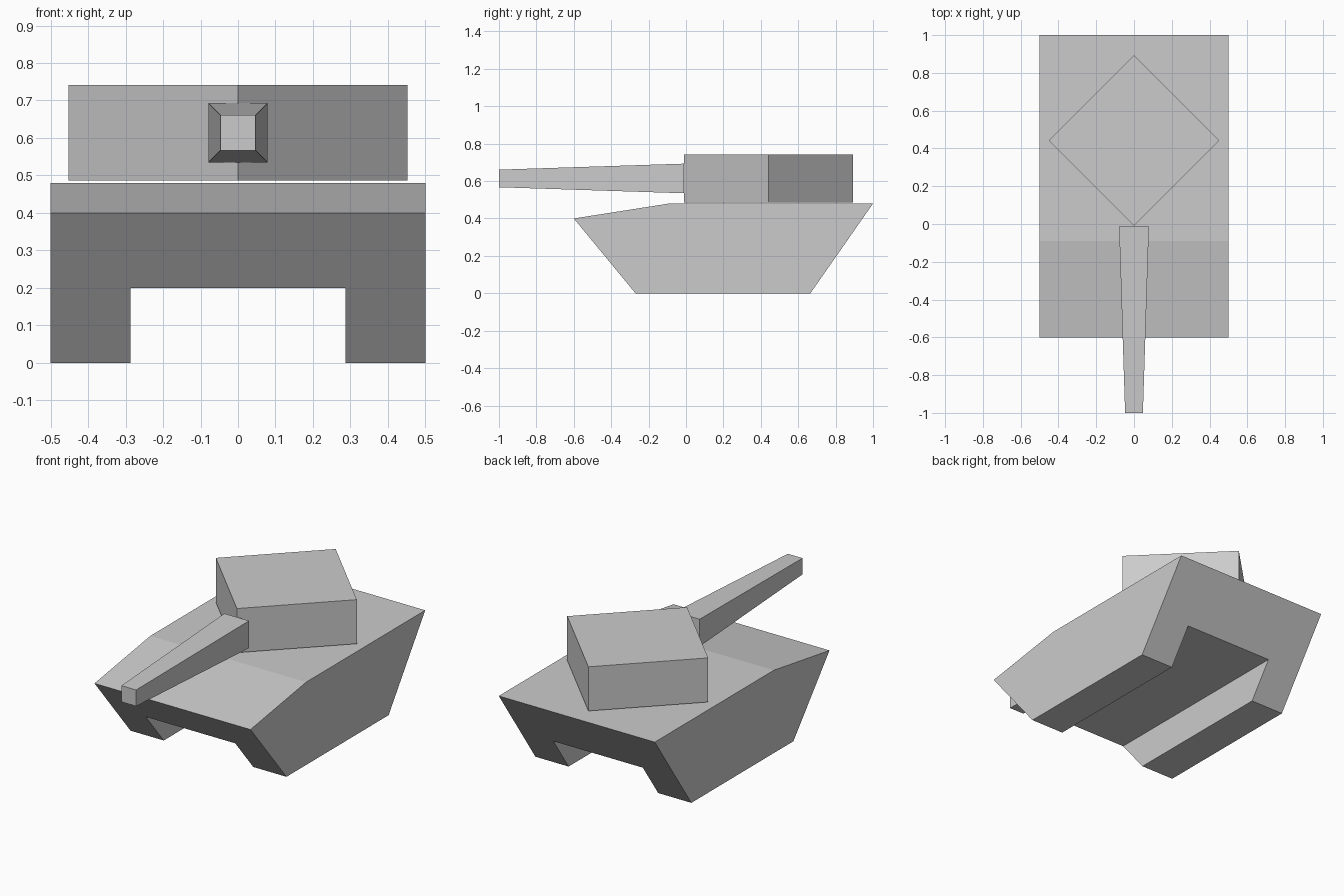
import bpy
import bmesh
from math import radians, sqrt
from mathutils import Matrix

if "Cube" in bpy.data.objects:
    bpy.data.objects.remove(bpy.data.objects["Cube"], do_unlink=True)

# Single grey paint
grey = bpy.data.materials.new("plain_grey")
grey.use_nodes = True
grey.diffuse_color = (0.6, 0.6, 0.6, 1)
grey.node_tree.nodes["Principled BSDF"].inputs["Base Color"].default_value = (0.6, 0.6, 0.6, 1)


def finish(name, bm):
    """Turn a bmesh into a flat-shaded object."""
    bmesh.ops.recalc_face_normals(bm, faces=bm.faces)
    mesh = bpy.data.meshes.new(name)
    bm.to_mesh(mesh)
    bm.free()
    mesh.materials.append(grey)
    obj = bpy.data.objects.new(name, mesh)
    bpy.context.collection.objects.link(obj)
    return obj


def side_prism(name, profile, half_width):
    """Extrude a (y, z) side profile across x."""
    bm = bmesh.new()
    face = bm.faces.new([bm.verts.new((-half_width, y, z)) for y, z in profile])
    new = bmesh.ops.extrude_face_region(bm, geom=[face])["geom"]
    verts = [v for v in new if isinstance(v, bmesh.types.BMVert)]
    bmesh.ops.translate(bm, verts=verts, vec=(2 * half_width, 0, 0))
    return finish(name, bm)


# Hull: wedge-ended body with a sloped front deck
hull = side_prism("hull", [(-0.6, 0.4), (-0.09, 0.48), (1, 0.48), (0.665, 0), (-0.27, 0)], 0.5)

# Channel between the two track sides
cutter = side_prism("channel_cutter", [(-2, -0.2), (2, -0.2), (2, 0.2), (-2, 0.2)], 0.287)
cutter.hide_render = True
cut = hull.modifiers.new("channel", 'BOOLEAN')
cut.operation = 'DIFFERENCE'
cut.solver = 'EXACT'
cut.object = cutter
bpy.context.view_layer.objects.active = hull
bpy.ops.object.modifier_apply(modifier=cut.name)
bpy.data.objects.remove(cutter, do_unlink=True)

# Turret: square block turned corner-forward, just above the deck
bm = bmesh.new()
side = 0.452 * sqrt(2)
bmesh.ops.create_cube(bm, size=1, matrix=Matrix.Translation((0, 0.442, 0.614))
                      @ Matrix.Rotation(radians(45), 4, 'Z')
                      @ Matrix.Diagonal((side, side, 0.256, 1)))
finish("turret", bm)

# Gun barrel: square tube tapering towards the muzzle
bm = bmesh.new()
bmesh.ops.create_cone(bm, cap_ends=True, segments=4,
                      radius1=0.079 * sqrt(2), radius2=0.047 * sqrt(2), depth=0.988,
                      matrix=Matrix.Translation((0, -0.506, 0.614))
                      @ Matrix.Rotation(radians(90), 4, 'X')
                      @ Matrix.Rotation(radians(45), 4, 'Z'))
finish("gun_barrel", bm)
